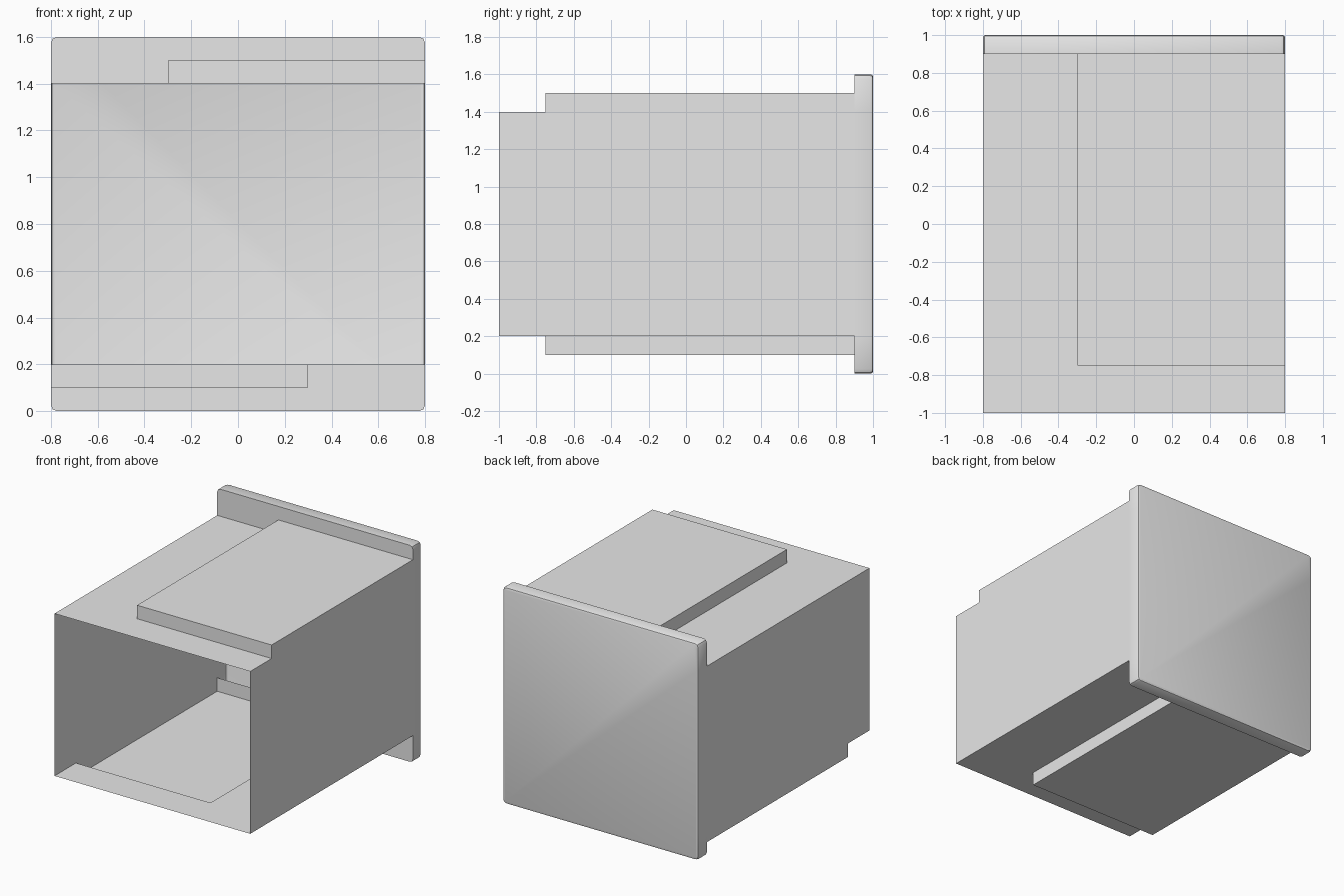
import bpy
import bmesh
import math

cube = bpy.data.objects.get("Cube")
if cube:
    bpy.data.objects.remove(cube, do_unlink=True)

# Single grey material
grey = bpy.data.materials.new("plain_grey")
grey.use_nodes = True
grey.diffuse_color = (0.8, 0.8, 0.8, 1)
grey.node_tree.nodes["Principled BSDF"].inputs["Base Color"].default_value = (0.8, 0.8, 0.8, 1)

HALF = 0.8                 # half width
LOW, HIGH = 0.2, 1.4       # sleeve floor and roof
FRONT, STEP, RIM, BACK = -1.0, -0.75, 0.9, 1.0


def ring(bm, profile, y):
    """Place an (x, z) profile at depth y."""
    return [bm.verts.new((x, y, z)) for x, z in profile]


def bridge(bm, near, far):
    """Join two matching rings with outward-facing quads."""
    n = len(near)
    for i in range(n):
        j = (i + 1) % n
        bm.faces.new((near[i], far[i], far[j], near[j]))


def finish(bm, name):
    bmesh.ops.remove_doubles(bm, verts=bm.verts, dist=0.0001)
    mesh = bpy.data.meshes.new(name)
    bm.to_mesh(mesh)
    bm.free()
    mesh.materials.append(grey)
    obj = bpy.data.objects.new(name, mesh)
    bpy.context.collection.objects.link(obj)
    return obj


# Open sleeve: thin shell, with a hollow raised panel on the roof and under the floor
mouth = [(-HALF, LOW), (0.3, LOW), (HALF, LOW), (HALF, HIGH), (-0.3, HIGH), (-HALF, HIGH)]
body = [(-HALF, 0.1), (0.3, 0.1), (0.3, LOW), (HALF, LOW), (HALF, HIGH), (HALF, 1.5),
        (-0.3, 1.5), (-0.3, HIGH), (-HALF, HIGH), (-HALF, LOW)]
bm = bmesh.new()
bridge(bm, ring(bm, mouth, FRONT), ring(bm, mouth, STEP))
bridge(bm, ring(bm, body, STEP), ring(bm, body, RIM))
for x0, x1, z0, z1 in ((-HALF, 0.3, 0.1, LOW), (-0.3, HALF, HIGH, 1.5)):
    bm.faces.new(ring(bm, [(x0, z0), (x1, z0), (x1, z1), (x0, z1)], STEP))
finish(bm, "sleeve")


# Back plate: hollow lid with rounded corners and a softened rear edge
def plate_profile(inset, radius=0.025, segments=2):
    w, bottom, top = HALF - inset, inset, 1.6 - inset
    corners = ((w, bottom, -90), (w, top, 0), (-w, top, 90), (-w, bottom, 180))
    points = []
    for k, (cx, cz, start) in enumerate(corners):
        ox = cx - math.copysign(radius, cx)
        oz = cz + (radius if cz < 0.8 else -radius)
        for s in range(segments + 1):
            a = math.radians(start + 90 * s / segments)
            points.append((ox + radius * math.cos(a), oz + radius * math.sin(a)))
        # Points where the sleeve opening meets the sides
        if k == 0:
            points += [(w, LOW), (w, HIGH)]
        if k == 2:
            points += [(-w, HIGH), (-w, LOW)]
    return points


bm = bmesh.new()
r = 0.013
rings = [ring(bm, plate_profile(0), RIM)]
for s in range(3):
    a = math.radians(45 * s)
    rings.append(ring(bm, plate_profile(r * (1 - math.cos(a))), BACK - r + r * math.sin(a)))
for near, far in zip(rings, rings[1:]):
    bridge(bm, near, far)
bm.faces.new(rings[-1][::-1])
# Front rim strips above and below the sleeve opening
first = rings[0]
bm.faces.new([v for v in first if v.co.z > HIGH - 0.001])
bm.faces.new([v for v in first if v.co.z < LOW + 0.001])
back_plate = finish(bm, "back_plate")

bpy.ops.object.select_all(action='DESELECT')
back_plate.select_set(True)
bpy.context.view_layer.objects.active = back_plate
bpy.ops.object.shade_smooth_by_angle(angle=math.radians(30))
